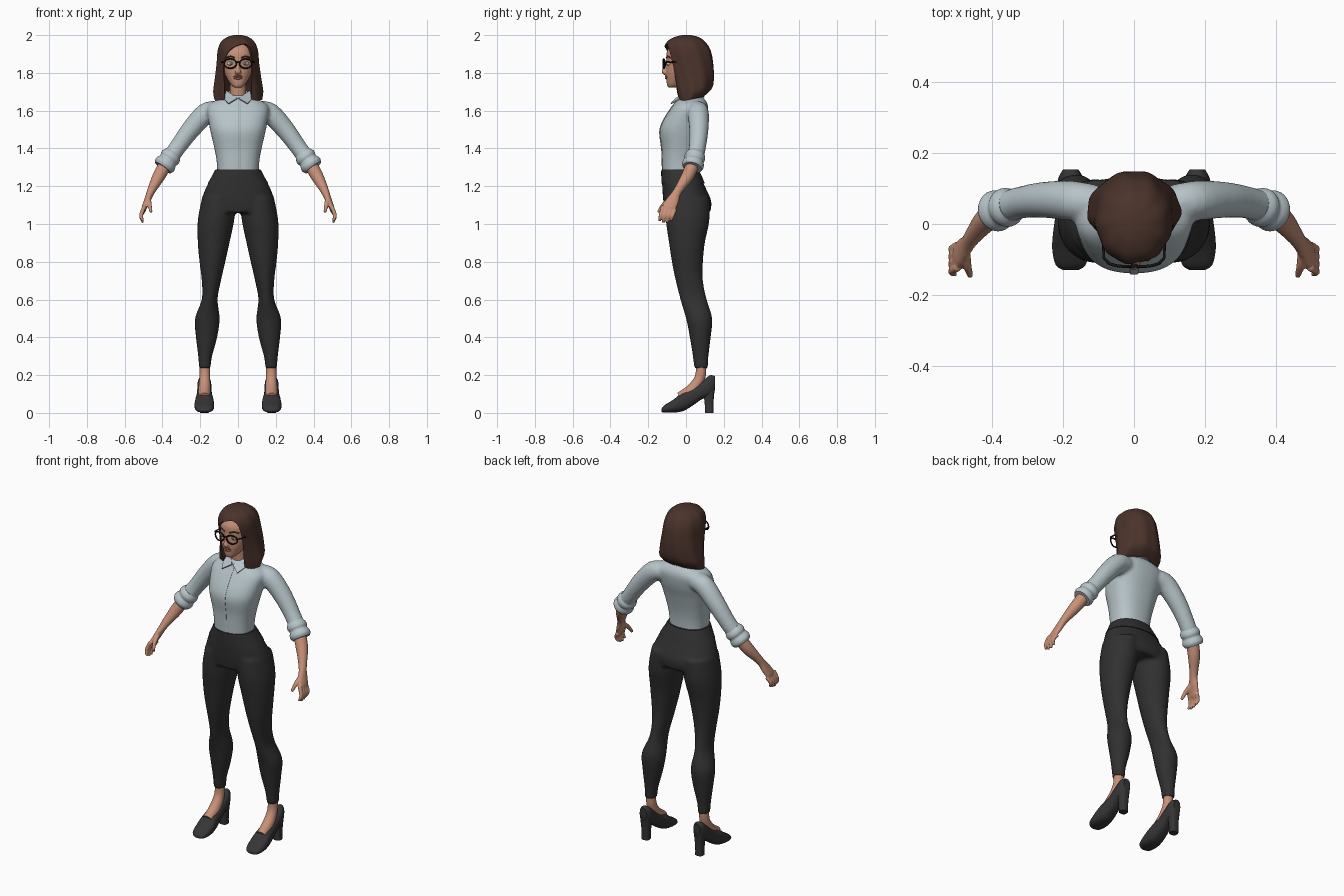
import bpy, bmesh, math
from mathutils import Vector, Matrix

if "Cube" in bpy.data.objects:
    bpy.data.objects.remove(bpy.data.objects["Cube"])


def material(name, *rgb):
    mat = bpy.data.materials.new(name)
    mat.use_nodes = True
    mat.diffuse_color = (*rgb, 1)
    mat.node_tree.nodes["Principled BSDF"].inputs["Base Color"].default_value = (*rgb, 1)
    return mat


HAIR = material("dark brown hair", .07, .033, .024)
SKIN = material("warm skin", .57, .28, .185)
LIPS = material("muted lips", .42, .16, .12)
SHIRT = material("pale blue grey shirt", .47, .55, .58)
TROUSERS = material("charcoal trousers", .03, .03, .03)
SHOES = material("black shoes", .036, .036, .038)
FRAMES = material("black frames", .008, .008, .008)
EYES = material("eye white", .62, .66, .62)
IRIS = material("grey green iris", .1, .16, .13)


def dense(rows, n=4):
    """Smooth interpolation through the key rows."""
    p = [Vector(r) for r in rows]
    p = [p[0]] + p + [p[-1]]
    out = []
    for a, b, c, d in zip(p, p[1:], p[2:], p[3:]):
        for i in range(n):
            t = i / n
            out.append((b * 2 + (c - a) * t + (a * 2 - b * 5 + c * 4 - d) * t ** 2
                        + (b * 3 - a - c * 3 + d) * t ** 3) * .5)
    return out + [p[-1]]


def loft(bm, rows, plane="path", side=1, power=2, segs=32, wave=0):
    """Skin rings given as x, y, z, radius and optional second radius."""
    keys = dense([r if len(r) == 5 else (*r, r[-1]) for r in rows])
    mids = [Vector(k[:3]) for k in keys]
    rings = []
    for i, k in enumerate(keys):
        if plane == "flat":
            u, v = Vector((1, 0, 0)), Vector((0, 1, 0))
        elif plane == "upright":
            u, v = Vector((1, 0, 0)), Vector((0, 0, 1))
        else:
            t = (mids[min(i + 1, len(mids) - 1)] - mids[max(i - 1, 0)]).normalized()
            u = t.cross(Vector((0, 1, 0))).normalized()
            v = u.cross(t)
        ring = []
        for j in range(segs):
            a = math.tau * j / segs
            c, s = math.cos(a), math.sin(a)
            f = (abs(c) ** power + abs(s) ** power) ** (-1 / power) * (1 + wave * math.cos(9 * a + i / 6))
            co = mids[i] + u * (k[3] * c * f) + v * (k[4] * s * f)
            ring.append(bm.verts.new((co.x * side, co.y, co.z)))
        rings.append(ring)
    for a, b in zip(rings, rings[1:]):
        for j in range(segs):
            bm.faces.new((a[j], a[j - 1], b[j - 1], b[j]))
    bm.faces.new(rings[0])
    bm.faces.new(rings[-1])


def body(rows):
    """Rows of height, half width, front and back become flat rings."""
    return [(0, (f + b) / 2, z, w, (b - f) / 2) for z, w, f, b in rows]


def ball(bm, loc, size):
    bmesh.ops.create_uvsphere(bm, u_segments=16, v_segments=10, radius=1,
                              matrix=Matrix.Translation(loc) @ Matrix.Diagonal((*size, 1)))


def place(name, data, mat, setup=None):
    """Evaluate modifiers, then keep a clean smooth-shaded mesh."""
    temp = bpy.data.objects.new("temp", data)
    bpy.context.collection.objects.link(temp)
    if setup:
        setup(temp)
    graph = bpy.context.evaluated_depsgraph_get()
    graph.update()
    mesh = bpy.data.meshes.new_from_object(temp.evaluated_get(graph))
    bpy.data.objects.remove(temp)
    mesh.materials.clear()
    mesh.materials.append(mat)
    obj = bpy.data.objects.new(name, mesh)
    bpy.context.collection.objects.link(obj)
    bpy.ops.object.select_all(action="DESELECT")
    obj.select_set(True)
    bpy.context.view_layer.objects.active = obj
    bpy.ops.object.shade_smooth_by_angle(angle=math.radians(50))
    return obj


def finish(bm, name, mat, voxel=0, relax=4, setup=None):
    bmesh.ops.recalc_face_normals(bm, faces=bm.faces[:])
    mesh = bpy.data.meshes.new(name)
    bm.to_mesh(mesh)
    bm.free()

    def fuse(obj):
        if voxel:
            remesh = obj.modifiers.new("fuse", "REMESH")
            remesh.mode, remesh.voxel_size = "VOXEL", voxel
            smooth = obj.modifiers.new("relax", "SMOOTH")
            smooth.factor, smooth.iterations = .5, relax
        if setup:
            setup(obj)
    return place(name, mesh, mat, fuse)


def wires(name, paths, radius, mat):
    """Round wires; each path is its points and whether it closes."""
    curve = bpy.data.curves.new(name, "CURVE")
    curve.dimensions = "3D"
    curve.bevel_depth, curve.bevel_resolution = radius, 2
    for pts, closed in paths:
        line = curve.splines.new("POLY")
        line.points.add(len(pts) - 1)
        for point, co in zip(line.points, pts):
            point.co = (*co, 1)
        line.use_cyclic_u = closed
    return place(name, curve, mat)


SIDES = (1, -1)

# Trousers: pelvis and both legs fused together
bm = bmesh.new()
loft(bm, body([(1.285, .117, -.128, .062), (1.2, .166, -.126, .1), (1.12, .195, -.12, .134),
               (1.06, .2, -.11, .128)]), "flat", power=2.2)
LEG = [(1.14, .01, .19, -.11, .125), (1.02, .02, .213, -.107, .124), (.9, .045, .213, -.09, .1),
       (.8, .067, .204, -.075, .09), (.7, .09, .192, -.055, .09), (.6, .108, .192, -.03, .11),
       (.5, .097, .228, 0, .139), (.4, .11, .223, .02, .131), (.3, .137, .211, .036, .119),
       (.235, .145, .207, .043, .117)]
for s in SIDES:
    loft(bm, [((i + o) / 2, (f + b) / 2, z, (o - i) / 2, (b - f) / 2) for z, i, o, f, b in LEG], "flat", s)
finish(bm, "trousers", TROUSERS, .01)
bm = bmesh.new()
loft(bm, body([(1.215, .16, -.13, .099), (1.25, .14, -.131, .085), (1.288, .12, -.131, .067)]),
     "flat", power=2.2)
finish(bm, "waistband", TROUSERS)

# Shirt: torso and sleeves fused, then cuffs, collar and placket
TORSO = [(1.24, .108, -.124, .055), (1.33, .113, -.126, .058), (1.4, .125, -.129, .068),
         (1.49, .146, -.139, .09), (1.55, .157, -.119, .108), (1.61, .165, -.082, .117),
         (1.64, .145, -.06, .112), (1.665, .095, -.044, .095), (1.682, .055, -.03, .07)]
bm = bmesh.new()
loft(bm, body(TORSO), "flat", power=2.4)
for s in SIDES:
    loft(bm, [(.11, .06, 1.6, .05), (.17, .065, 1.585, .056), (.25, .068, 1.5, .051),
              (.32, .06, 1.405, .045), (.375, .042, 1.33, .046)], side=s)
finish(bm, "shirt", SHIRT, .01)

bm = bmesh.new()
start, end = Vector((.343, .052, 1.375)), Vector((.398, .033, 1.298))
rolls = (.044, .053, .055, .05, .056, .058, .05)
for s in SIDES:
    loft(bm, [(*start.lerp(end, i / 6), r) for i, r in enumerate(rolls)], side=s)
finish(bm, "rolled_cuffs", SHIRT)

bm = bmesh.new()
loft(bm, [(0, .04, 1.645, .064), (0, .02, 1.692, .056)])
finish(bm, "collar_stand", SHIRT)
bm = bmesh.new()
for s in SIDES:
    flap = [(.06, .02, 1.702), (.002, -.052, 1.662), (.05, -.078, 1.634), (.078, -.02, 1.664)]
    bm.faces.new([bm.verts.new((x * s, y, z)) for x, y, z in flap])


def thicken(obj):
    obj.modifiers.new("cloth", "SOLIDIFY").thickness = .006


finish(bm, "collar_flaps", SHIRT, setup=thicken)
bm = bmesh.new()
loft(bm, [(0, f, z, .012, .003) for z, w, f, b in TORSO[:-1]], "flat", power=4, segs=16)
finish(bm, "placket", SHIRT)

# Forearms and hands with four fingers and a thumb
bm = bmesh.new()
for s in SIDES:
    loft(bm, [(.37, .045, 1.34, .035), (.415, .012, 1.26, .034), (.45, -.03, 1.195, .025),
              (.466, -.052, 1.16, .02, .024), (.48, -.07, 1.125, .017, .033),
              (.495, -.088, 1.09, .014, .036), (.5, -.095, 1.07, .01, .03)], side=s)
    for i in range(4):
        y, drop = -.122 + .021 * i, abs(i - 1.4) * .009
        loft(bm, [(.495, y, 1.095 - .006 * i, .0115), (.513, y - .012, 1.045, .0105),
                  (.503, y - .02, 1.003 + drop, .007)], side=s, segs=12)
    loft(bm, [(.475, -.082, 1.13, .015), (.468, -.12, 1.1, .012), (.46, -.147, 1.062, .008)],
         side=s, segs=12)
finish(bm, "forearms_and_hands", SKIN, .005, 2)

# Ankles, heeled shoes and block heels
bm = bmesh.new()
for s in SIDES:
    loft(bm, [(.176, .08, .27, .027), (.176, .075, .19, .028), (.177, .035, .125, .032),
              (.178, -.03, .08, .03)], side=s)
finish(bm, "ankles", SKIN)
SHOE = [(-.13, .006, .02, .02), (-.115, .002, .04, .042), (-.07, .002, .068, .052),
        (-.02, .008, .106, .049), (.03, .035, .128, .042), (.08, .07, .162, .038),
        (.125, .09, .198, .036), (.153, .12, .195, .022)]
bm = bmesh.new()
for s in SIDES:
    loft(bm, [(.178, y, (lo + hi) / 2, w, (hi - lo) / 2) for y, lo, hi, w in SHOE],
         "upright", s, power=2.5)
finish(bm, "shoes", SHOES)
bm = bmesh.new()
for s in SIDES:
    loft(bm, [(.178, .123, 0, .023, .022), (.178, .122, .06, .024, .024),
              (.178, .12, .14, .032, .033)], "flat", s, power=3)
finish(bm, "shoe_heels", SHOES)

# Head with nose and neck
bm = bmesh.new()
loft(bm, body([(1.722, .018, -.092, -.05), (1.735, .035, -.1, -.02), (1.765, .056, -.104, .03),
               (1.8, .072, -.106, .06), (1.85, .083, -.104, .08), (1.91, .081, -.102, .085),
               (1.955, .06, -.07, .07), (1.975, .03, -.03, .03)]), "flat", power=2.2)
loft(bm, [(0, -.1, 1.86, .008), (0, -.112, 1.825, .01, .012), (0, -.116, 1.804, .017, .013),
          (0, -.105, 1.788, .01, .008)], "flat", segs=16)
loft(bm, [(0, .03, 1.6, .055), (0, .018, 1.68, .044), (0, .01, 1.77, .042)], "flat")
finish(bm, "head_and_neck", SKIN, .005, 2)

# Facial details
bm = bmesh.new()
for z, h in ((1.781, .0055), (1.772, .0065)):
    ball(bm, (0, -.103, z), (.024, .009, h))
finish(bm, "lips", LIPS)
white, iris = bmesh.new(), bmesh.new()
for s in SIDES:
    ball(white, (.037 * s, -.088, 1.85), (.019, .015, .012))
    ball(iris, (.037 * s, -.1, 1.85), (.008, .005, .009))
finish(white, "eyes", EYES)
finish(iris, "irises", IRIS)
wires("eyebrows", [([(.016 * s, -.104, 1.879), (.04 * s, -.098, 1.888), (.064 * s, -.081, 1.88)], False)
                   for s in SIDES], .004, HAIR)

# Glasses: rims, bridge and temples
frames = [([(-.01, -.117, 1.855), (0, -.119, 1.858), (.01, -.117, 1.855)], False)]
for s in SIDES:
    rim = []
    for i in range(28):
        a = math.tau * i / 28
        x = .041 + .032 * math.cos(a)
        rim.append((x * s, -.119 + 5 * max(0, x - .03) ** 2, 1.849 + .025 * math.sin(a)))
    frames.append((rim, True))
    frames.append(([(.072 * s, -.109, 1.857), (.085 * s, -.095, 1.858), (.087 * s, .02, 1.85)], False))
wires("glasses", frames, .0042, FRAMES)

# Bobbed hair with a face opening parted to one side
bm = bmesh.new()
loft(bm, [(0, -.15 + b / 2, z, w, .15 + b / 2) if not x else (x, -.15 + b / 2, z, w, .15 + b / 2)
          for z, x, w, b in [(1.6, 0, .07, .07), (1.72, 0, .072, .05), (1.78, 0, .078, 0),
                             (1.85, 0, .084, -.04), (1.9, .008, .074, -.06),
                             (1.935, .02, .045, -.06), (1.952, .03, .012, -.07)]], "flat", power=4)
opening = finish(bm, "face_opening_cutter", HAIR)
opening.hide_render = True


def open_face(obj):
    cut = obj.modifiers.new("face", "BOOLEAN")
    cut.operation, cut.solver, cut.object = "DIFFERENCE", "EXACT", opening


bm = bmesh.new()
loft(bm, body([(1.655, .126, -.045, .09), (1.7, .132, -.06, .135), (1.77, .122, -.078, .149),
               (1.85, .112, -.1, .145), (1.92, .106, -.115, .13), (1.965, .088, -.1, .1),
               (1.99, .055, -.06, .065), (2, .02, -.02, .025)]), "flat", segs=72, wave=.018)
for v in bm.verts:
    v.co.z += 2 * v.co.y * max(0, 1.75 - v.co.z)
finish(bm, "bobbed_hair", HAIR, setup=open_face)
bpy.data.objects.remove(opening)
